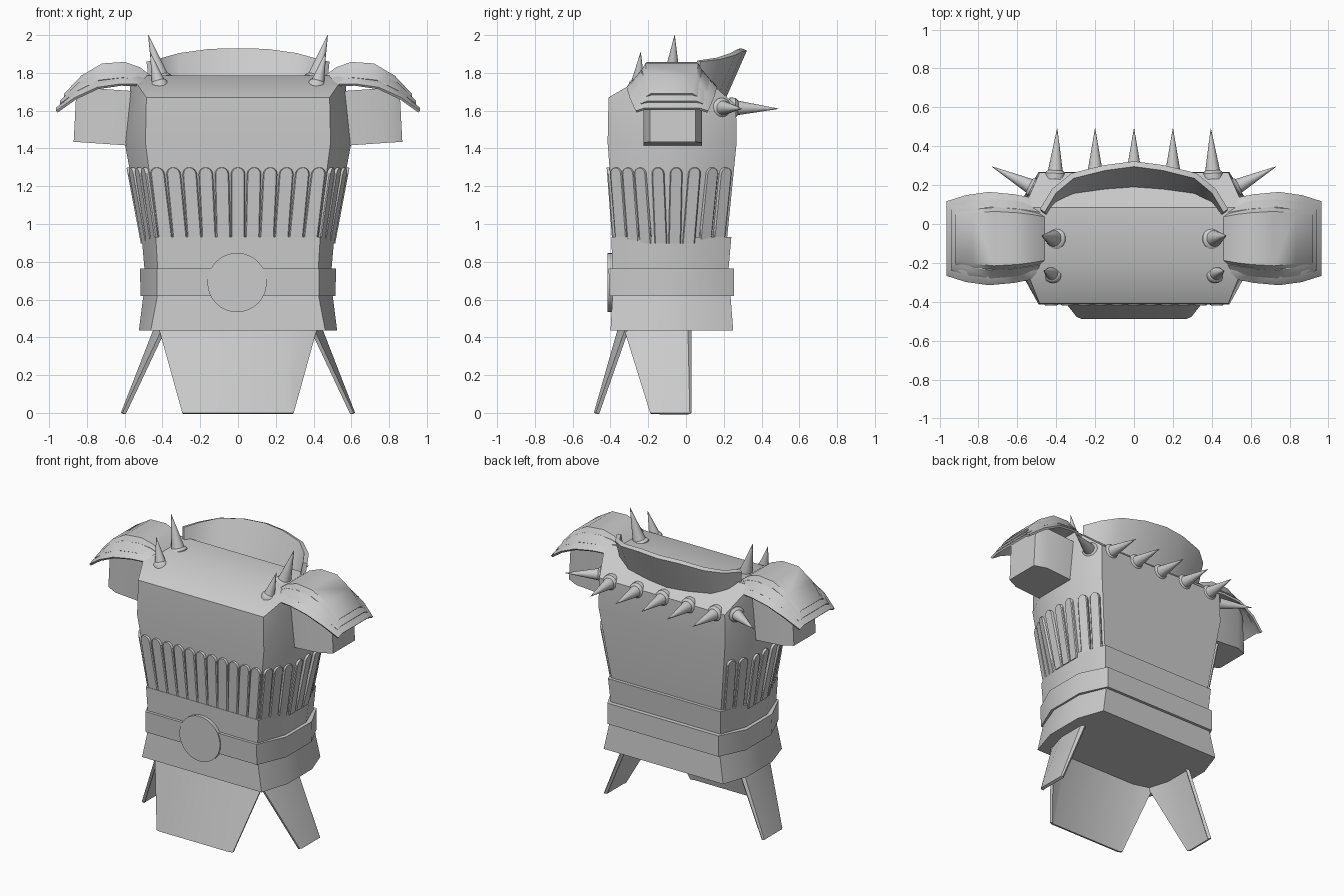
import bpy, bmesh, math
from mathutils import Vector

if "Cube" in bpy.data.objects:
    bpy.data.objects.remove(bpy.data.objects["Cube"])


def finish(name, bm, mirror=False, angle=38):
    bmesh.ops.recalc_face_normals(bm, faces=bm.faces[:])
    me = bpy.data.meshes.new(name)
    bm.to_mesh(me)
    bm.free()
    me.shade_smooth()
    me.set_sharp_from_angle(angle=math.radians(angle))
    ob = bpy.data.objects.new(name, me)
    bpy.context.collection.objects.link(ob)
    if mirror:
        ob.modifiers.new("Mirror", 'MIRROR').use_axis[0] = True
    return ob


def loft(name, rings, closed=True, thick=0, mirror=False, cap=True):
    """Skin a list of point rings; optional caps or sheet thickness."""
    bm = bmesh.new()
    rows = [[bm.verts.new(p) for p in r] for r in rings]
    n = len(rows[0])
    for a, b in zip(rows, rows[1:]):
        for i in range(n if closed else n - 1):
            j = (i + 1) % n
            bm.faces.new((a[i], a[j], b[j], b[i]))
    if closed and cap:
        for r in (rows[0], rows[-1]):
            for i in range(n // 2 - 1):      # strips across the symmetric ring
                bm.faces.new((r[i], r[i + 1], r[n - 2 - i], r[n - 1 - i]))
    bmesh.ops.recalc_face_normals(bm, faces=bm.faces[:])
    if thick:
        bmesh.ops.solidify(bm, geom=bm.faces[:], thickness=thick)
    return finish(name, bm, mirror)


def octagon(xf, xs, yf, yb, z, zs=None):
    """Symmetric body section, right half front to back, then left half."""
    zs = zs or (z, z, z, z)
    half = [(xf, yf, zs[0]), (xs, yf + .2, zs[1]), (xs, yb - .18, zs[2]), (xf, yb, zs[3])]
    return half + [(-x, y, q) for x, y, q in reversed(half)]


# Cuirass body
waist = octagon(.42, .5, -.375, .215, .90)
chest = octagon(.49, .6, -.415, .268, 1.43)
loft("torso", [waist, chest,
               octagon(.485, .565, -.41, .265, 0, (1.67, 1.785, 1.785, 1.63))])

# Waist bands
loft("upper_belt", [octagon(.425, .495, -.39, .225, .76), octagon(.435, .51, -.395, .24, .93)])
loft("middle_belt", [octagon(.43, .515, -.405, .255, .62), octagon(.43, .52, -.41, .255, .765)])
loft("lower_belt", [octagon(.462, .525, -.40, .25, .435), octagon(.425, .50, -.388, .235, .63)])

# Round buckle
bm = bmesh.new()
bmesh.ops.create_cone(bm, cap_ends=True, segments=32, radius1=.157, radius2=.157, depth=.05)
for v in bm.verts:
    v.co = Vector((v.co.x - .005, -.391 + v.co.z, .69 + v.co.y))
finish("buckle", bm)


# Rounded raised ribs around the waist
def rib(bm, bottom, top, side, width):
    up = top - bottom
    length = up.length
    up.normalize()
    out = side.cross(up).normalized()
    r = width / 2
    outline = [(r * math.cos(t), length - r + r * math.sin(t))
               for t in [math.pi * k / 8 for k in range(9)]]
    outline += [(-r, 0), (r, 0)]
    loops = []
    for d, s in ((-.01, 1), (.009, 1), (.015, .85)):
        loops.append([bm.verts.new(bottom + side * (x * s) + up * y + out * d) for x, y in outline])
    n = len(outline)
    for a, b in zip(loops, loops[1:]):
        for i in range(n):
            bm.faces.new((a[i], a[(i + 1) % n], b[(i + 1) % n], b[i]))
    bm.faces.new(loops[-1])
    bm.faces.new(loops[0][::-1])


def panel_ribs(bm, a, b, ts, width):
    """Ribs on the body panel between section corners a and b."""
    f = (1.30 - .90) / .53
    lo = [Vector(waist[k]) for k in (a, b)]
    hi = [Vector(waist[k]).lerp(Vector(chest[k]), f) for k in (a, b)]
    side = (lo[1] - lo[0]).normalized()
    for t in ts:
        rib(bm, lo[0].lerp(lo[1], t), hi[0].lerp(hi[1], t), side, width)


bm = bmesh.new()
panel_ribs(bm, 7, 0, [(k + .5) / 11 for k in range(11)], .076)
finish("front_ribs", bm)
bm = bmesh.new()
panel_ribs(bm, 0, 1, (.18, .5, .82), .066)
panel_ribs(bm, 1, 2, (.2, .55, .9), .066)
panel_ribs(bm, 2, 3, (.35, .75), .066)
finish("side_ribs", bm, mirror=True)

# Hanging hip plates
loft("front_tasset", [
    [(-.42, -.32, .45), (-.28, -.36, .45), (.28, -.36, .45), (.42, -.32, .45)],
    [(-.295, -.478, 0), (-.27, -.488, 0), (.27, -.488, 0), (.295, -.478, 0)]],
    closed=False, thick=.02)
loft("side_tasset", [
    [(.40, -.33, .45), (.445, -.18, .45), (.445, .01, .45), (.425, .03, .45)],
    [(.612, -.19, 0), (.62, -.175, 0), (.62, .02, 0), (.612, .03, 0)]],
    closed=False, thick=.02, mirror=True)


# Sleeve stubs
def sleeve(x, z0):
    return [(.5, -.225, z0), (.79, -.225, z0 + .02), (x, -.19, z0 + .025),
            (x, .05, z0 + .025), (.79, .085, z0 + .02), (.5, .085, z0)]


loft("sleeve", [sleeve(.87, 1.41), sleeve(.855, 1.70)], mirror=True)

# Layered shoulder plates: (x, z, width factor, skirt drop)
spine = [(.46, 1.785, .8, .03), (.52, 1.83, .88, .045), (.60, 1.858, .95, .05),
         (.72, 1.85, 1, .05), (.83, 1.785, .93, .04), (.92, 1.69, .8, .015)]
for k, name in enumerate(("top", "middle", "lower")):
    rows = []
    for i, (x, z, f, drop) in enumerate(spine):
        t = i / 5
        x += .022 * k * t
        z -= k * (.012 + .026 * min(1, t * 2))
        w, c = (.17 + .035 * k) * f, -.075
        e = (.14 + .022 * k) * f
        rows.append([(x, c - w, z - drop), (x, c - e, z), (x, c + e, z), (x, c + w, z - drop)])
    loft(name + "_shoulder_plate", rows, closed=False, thick=.014, mirror=True)

# Standing collar
half = [(.46, .06, 1.865, .44, .03), (.40, .16, 1.88, .40, .08),
        (.31, .235, 1.905, .31, .135), (.15, .275, 1.927, .15, .165)]
mid = [(0, .295, 1.93, 0, .18)]
pts = [(-a, b, c, -d, e) for a, b, c, d, e in half] + mid + half[::-1]
loft("collar", [[(d, e, 1.67) for a, b, c, d, e in pts],
                [(a, b, c) for a, b, c, d, e in pts]], closed=False, thick=.03)


# Spikes with a low base ring
def spike(name, base, tip, r, mirror=True):
    base, tip = Vector(base), Vector(tip)
    axis = tip - base
    q = axis.to_track_quat('Z', 'Y')
    prof = [(r * 1.4, -.03), (r * 1.4, .0), (r * 1.1, .014), (r, .015),
            (r * .55, axis.length * .5), (.001, axis.length)]
    rings = [[base + q @ Vector((a * math.cos(t), a * math.sin(t), h))
              for t in [math.tau * i / 16 for i in range(16)]] for a, h in prof]
    loft(name, rings, mirror=mirror)


spike("shoulder_spike_large", (.41, -.075, 1.775), (.475, -.06, 2.0), .042)
spike("shoulder_spike_small", (.42, -.255, 1.745), (.465, -.24, 1.91), .034)
spike("back_spike_middle", (0, .26, 1.615), (0, .49, 1.61), .038, False)
spike("back_spike_inner", (.2, .26, 1.615), (.2, .49, 1.61), .038)
spike("back_spike_outer", (.405, .26, 1.615), (.395, .49, 1.61), .038)
spike("back_spike_corner", (.525, .19, 1.615), (.73, .295, 1.61), .038)
